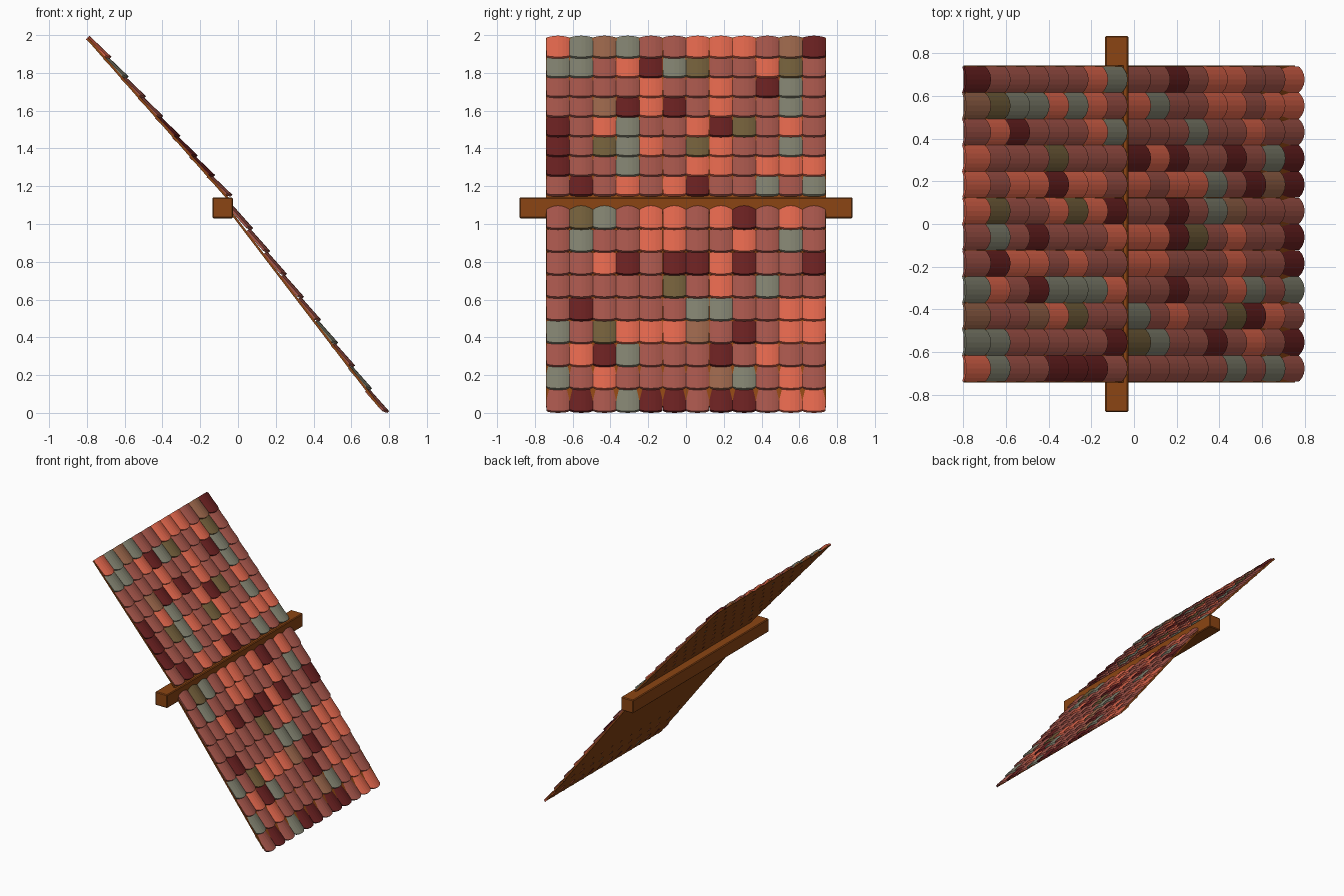
import bpy, bmesh, math
from mathutils import Matrix, Vector

if "Cube" in bpy.data.objects:
    bpy.data.objects.remove(bpy.data.objects["Cube"])


def material(name, rgb):
    m = bpy.data.materials.new(name)
    lin = [((c / 255 + 0.055) / 1.055) ** 2.4 for c in rgb]
    m.diffuse_color = (*lin, 1)
    m.use_nodes = True
    m.node_tree.nodes["Principled BSDF"].inputs["Base Color"].default_value = m.diffuse_color
    return m


def add_object(name, mesh):
    ob = bpy.data.objects.new(name, mesh)
    bpy.context.collection.objects.link(ob)
    return ob


def box(name, size, matrix, mat, bevel=0.0):
    bm = bmesh.new()
    bmesh.ops.create_cube(bm, size=1, matrix=Matrix.Diagonal((*size, 1)))
    if bevel:
        bmesh.ops.bevel(bm, geom=bm.edges[:], offset=bevel, segments=1, affect='EDGES')
    me = bpy.data.meshes.new(name)
    bm.to_mesh(me)
    bm.free()
    me.materials.append(mat)
    ob = add_object(name, me)
    ob.matrix_world = matrix
    return ob


# Clay tile: arched section with a rounded lower end, origin at top centre of the tip
WIDTH, LENGTH, THICK, ARCH, BULGE = 0.1228, 0.162, 0.013, 0.014, 0.026
SEG = 8


def tile_mesh(name, mat):
    bm = bmesh.new()
    rows = []
    for i in range(SEG + 1):
        u = math.sin((i / SEG - 0.5) * math.pi)
        y, z = u * WIDTH / 2, -ARCH * u * u
        tip = -BULGE * (1 - math.sqrt(max(0, 1 - 0.85 * u * u))) / (1 - math.sqrt(0.15))
        rows.append([bm.verts.new(p) for p in (
            (-LENGTH, y, z), (tip, y, z), (tip, y, z - THICK), (-LENGTH, y, z - THICK))])
    for a, b in zip(rows, rows[1:]):
        for j in range(4):
            k = (j + 1) % 4
            bm.faces.new((a[j], a[k], b[k], b[j]))
    bm.faces.new(rows[0][::-1])
    bm.faces.new(rows[-1])
    bmesh.ops.recalc_face_normals(bm, faces=bm.faces[:])
    me = bpy.data.meshes.new(name)
    bm.to_mesh(me)
    bm.free()
    me.materials.append(mat)
    return me


COLOURS = {
    'o': ("orange", (224, 102, 76)), 'r': ("dusty_red", (165, 85, 74)),
    'd': ("dark_red", (105, 32, 32)), 'g': ("grey", (128, 128, 110)),
    'v': ("olive", (114, 94, 58)), 'b': ("brown", (153, 101, 74)),
}
TILES = {k: tile_mesh("tile_" + n, material("clay_" + n, c)) for k, (n, c) in COLOURS.items()}

# Colour layout, one string per course from top to bottom
UPPER = ["ogbgrrooorbd", "ggrodgvrrovr", "rrrrorrordgr", "rrbdodrorrgr",
         "drogrrodvror", "drvgorvorrgr", "drrgrroorooo", "rdrorodrrgrg"]
LOWER = ["rvgroorodror", "rgrroorrorgr", "rrodrddodrrd", "rrrrrvrorgrr",
         "rdrrrrggrroo", "grvooobrdroo", "rodgrrrdrorr", "grorrrrbgror",
         "rdrgddrddroo"]


def lay_tiles(name, courses, first, last, tilt=0.087):
    first, last = Vector(first), Vector(last)
    d = last - first
    angle = math.atan2(-d.y, d.x) - tilt
    n = len(courses)
    for i, course in enumerate(courses):
        p = first.lerp(last, i / (n - 1))
        for j, c in enumerate(course):
            ob = add_object(name, TILES[c])
            ob.location = (p.x, (j - 5.5) * 0.1232, p.y)
            ob.rotation_euler = (0, angle, 0)


lay_tiles("upper_tile", UPPER, (-0.67, 1.885), (-0.03, 1.155))
lay_tiles("lower_tile", LOWER, (0.08, 0.978), (0.80, 0.009))


# Roof boards, placed along their underside line in x and z
wood = material("wood", (139, 69, 19))


def board(name, a, b, thick=0.012):
    a, b = Vector(a), Vector(b)
    d = b - a
    n = Vector((-d.y, d.x)).normalized() * thick / 2
    c = (a + b) / 2 + n
    m = Matrix.Translation((c.x, 0, c.y)) @ Matrix.Rotation(math.atan2(-d.y, d.x), 4, 'Y')
    box(name, (d.length, 1.484, thick), m, wood)


board("upper_board", (-0.80, 1.976), (-0.05, 1.122))
board("lower_board", (-0.04, 1.055), (0.745, 0.028))

# Cross beam under the bend
box("beam", (0.11, 1.765, 0.11), Matrix.Translation((-0.081, 0, 1.085)), wood, 0.006)
